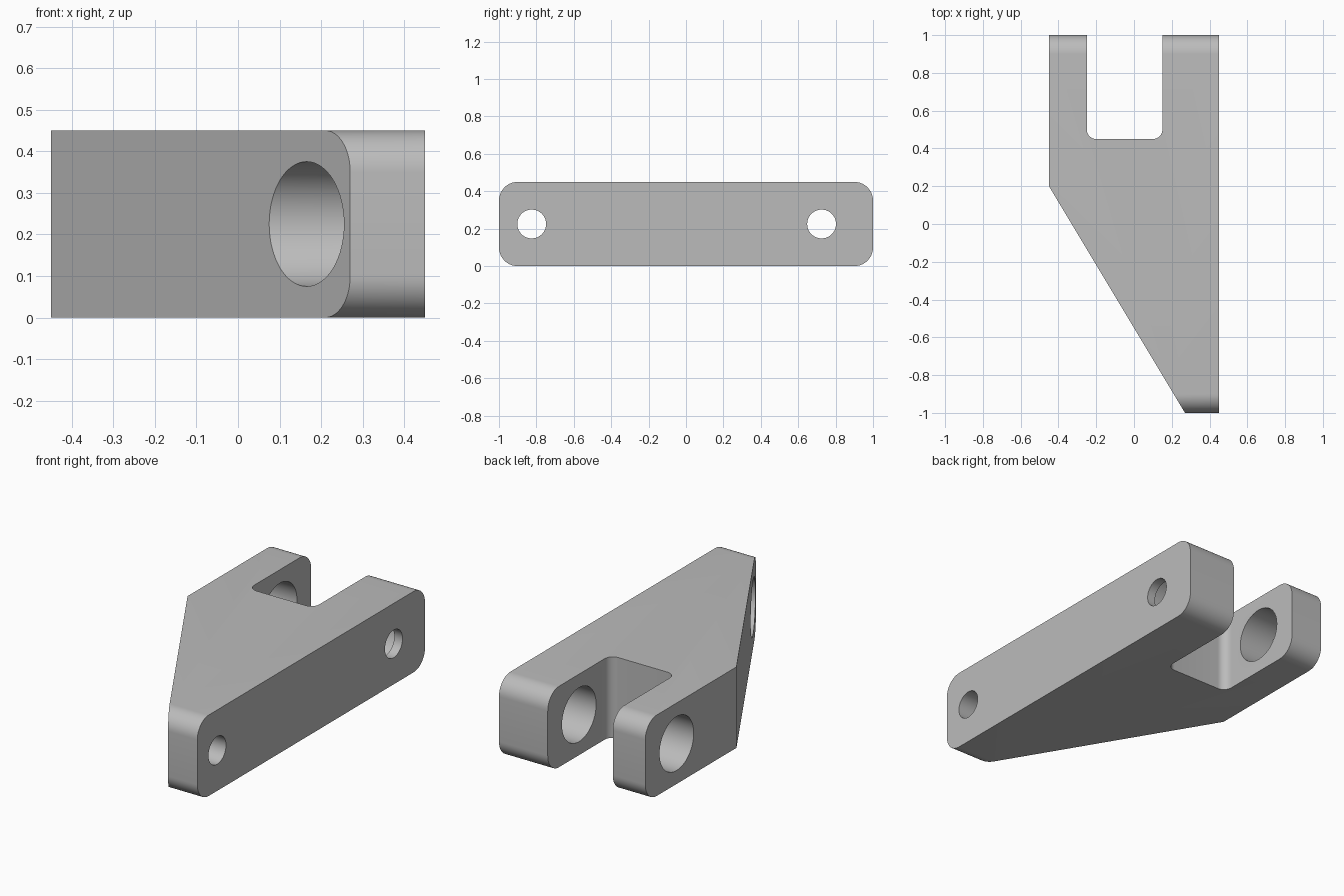
import bpy, bmesh, math
from mathutils import Vector, Matrix

cube = bpy.data.objects.get("Cube")
if cube:
    bpy.data.objects.remove(cube, do_unlink=True)

HEIGHT = 0.45
MID = HEIGHT / 2

grey = bpy.data.materials.new("light grey metal")
grey.use_nodes = True
colour = (0.5, 0.5, 0.5, 1)
grey.diffuse_color = colour
grey.node_tree.nodes["Principled BSDF"].inputs["Base Color"].default_value = colour


def make_object(name, bm):
    bmesh.ops.recalc_face_normals(bm, faces=bm.faces)
    mesh = bpy.data.meshes.new(name)
    bm.to_mesh(mesh)
    bm.free()
    mesh.materials.append(grey)
    obj = bpy.data.objects.new(name, mesh)
    bpy.context.collection.objects.link(obj)
    return obj


def prism(name, points, offset):
    """Extrude a closed outline of 3D points along offset."""
    bm = bmesh.new()
    face = bm.faces.new([bm.verts.new(p) for p in points])
    result = bmesh.ops.extrude_face_region(bm, geom=[face], use_keep_orig=True)
    moved = [g for g in result["geom"] if isinstance(g, bmesh.types.BMVert)]
    bmesh.ops.translate(bm, verts=moved, vec=offset)
    return make_object(name, bm)


def arc(cx, cy, radius, start, steps=12):
    """Quarter-circle points, anticlockwise from the start angle in degrees."""
    angles = [math.radians(start + 90 * i / steps) for i in range(steps + 1)]
    return [(cx + radius * math.cos(a), cy + radius * math.sin(a)) for a in angles]


def bore(name, radius, y, x0, x1):
    """Cylinder along x used to drill a hole."""
    bm = bmesh.new()
    place = Matrix.Translation(((x0 + x1) / 2, y, MID)) @ Matrix.Rotation(math.pi / 2, 4, 'Y')
    bmesh.ops.create_cone(bm, cap_ends=True, segments=64, radius1=radius,
                          radius2=radius, depth=x1 - x0, matrix=place)
    return make_object(name, bm)


def combine(target, tool, operation):
    mod = target.modifiers.new(tool.name, 'BOOLEAN')
    mod.operation = operation
    mod.solver = 'EXACT'
    mod.object = tool
    bpy.context.view_layer.objects.active = target
    bpy.ops.object.modifier_apply(modifier=mod.name)
    bpy.data.objects.remove(tool, do_unlink=True)


# Body: rounded side profile extruded across the width
side = (arc(0.9, HEIGHT - 0.1, 0.1, 0) + arc(-0.9, HEIGHT - 0.1, 0.1, 90)
        + arc(-0.9, 0.1, 0.1, 180) + arc(0.9, 0.1, 0.1, 270))
body = prism("clevis_arm", [(-0.45, y, z) for y, z in side], Vector((0.9, 0, 0)))

# Slanted flank
wedge = [(-0.45, 0.2), (0.27, -1), (0.33, -1.1), (-0.7, -1.1), (-0.7, 0.2)]
combine(body, prism("flank_cutter", [(x, y, -0.1) for x, y in wedge],
                    Vector((0, 0, 0.7))), 'DIFFERENCE')

# Fork slot with rounded inner corners
slot = [(0.15, 1.2), (-0.25, 1.2)] + arc(-0.2, 0.5, 0.05, 180) + arc(0.1, 0.5, 0.05, 270)
combine(body, prism("slot_cutter", [(x, y, -0.1) for x, y in slot],
                    Vector((0, 0, 0.7))), 'DIFFERENCE')

# Wide bores from the right side, narrow holes through the left face
for y, floor in ((-0.825, 0.3), (0.725, 0.4)):
    combine(body, bore("wide_bore", 0.15, y, -0.7, floor), 'DIFFERENCE')
    combine(body, bore("narrow_hole", 0.077, y, floor - 0.1, 0.7), 'DIFFERENCE')

# Smooth rounds, crisp edges
bpy.ops.object.select_all(action='DESELECT')
body.select_set(True)
bpy.context.view_layer.objects.active = body
bpy.ops.object.shade_smooth_by_angle(angle=math.radians(25))
